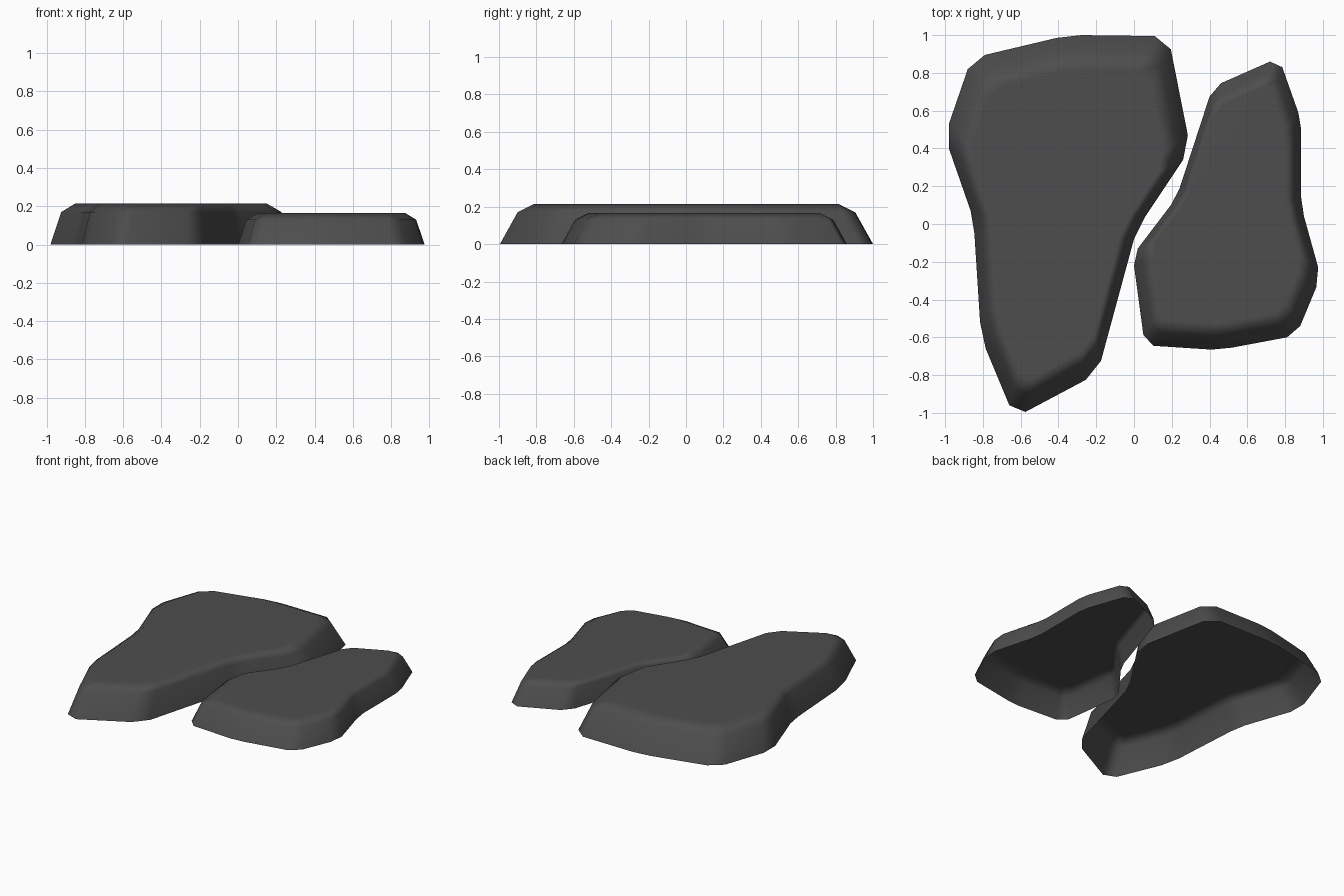
import bpy, bmesh

if "Cube" in bpy.data.objects:
    bpy.data.objects.remove(bpy.data.objects["Cube"])

# One dark stone colour
stone = bpy.data.materials.new("dark grey stone")
stone.diffuse_color = (0.075, 0.075, 0.075, 1)
stone.use_nodes = True
stone.node_tree.nodes["Principled BSDF"].inputs["Base Color"].default_value = stone.diffuse_color


def flagstone(name, outline, centre, height, bevel_z):
    """Hollow slab: ground outline, tapered wall, chamfer, flat top; open underneath."""
    bm = bmesh.new()
    cx, cy = centre
    rings = []
    for z, sx, sy in ((0, 1, 1), (bevel_z, 0.91, 0.905), (height, 0.79, 0.815)):
        rings.append([bm.verts.new((cx + (x - cx) * sx, cy + (y - cy) * sy, z))
                      for x, y in reversed(outline)])
    n = len(outline)
    for low, high in zip(rings, rings[1:]):
        for i in range(n):
            j = (i + 1) % n
            bm.faces.new((low[i], low[j], high[j], high[i]))
    bm.faces.new(rings[-1])
    for f in bm.faces:
        f.smooth = True
    mesh = bpy.data.meshes.new(name)
    bm.to_mesh(mesh)
    bm.free()
    mesh.materials.append(stone)
    obj = bpy.data.objects.new(name, mesh)
    bpy.context.collection.objects.link(obj)
    # keep the top flat while the rim shades softly
    obj.modifiers.new("flat top shading", 'WEIGHTED_NORMAL')
    return obj


# Large stone on the left
flagstone("large_flagstone", [
    (-0.98, 0.40), (-0.98, 0.53), (-0.88, 0.82), (-0.79, 0.895), (-0.41, 0.985),
    (-0.28, 1.0), (0.11, 0.995), (0.195, 0.925), (0.285, 0.47), (0.26, 0.34),
    (0.06, 0.04), (0.0, -0.08), (-0.175, -0.725), (-0.255, -0.825), (-0.575, -0.995),
    (-0.66, -0.96), (-0.785, -0.66), (-0.815, -0.52), (-0.845, -0.05), (-0.865, 0.07),
], (-0.36, 0.0), 0.215, 0.17)

# Small, lower stone on the right
flagstone("small_flagstone", [
    (0.72, 0.86), (0.785, 0.83), (0.87, 0.59), (0.885, 0.50), (0.885, 0.14),
    (0.90, 0.04), (0.975, -0.23), (0.965, -0.335), (0.88, -0.54), (0.81, -0.60),
    (0.515, -0.655), (0.41, -0.665), (0.105, -0.645), (0.05, -0.59), (0.0, -0.22),
    (0.02, -0.13), (0.195, 0.10), (0.24, 0.185), (0.40, 0.675), (0.46, 0.745),
], (0.49, 0.09), 0.165, 0.13)
